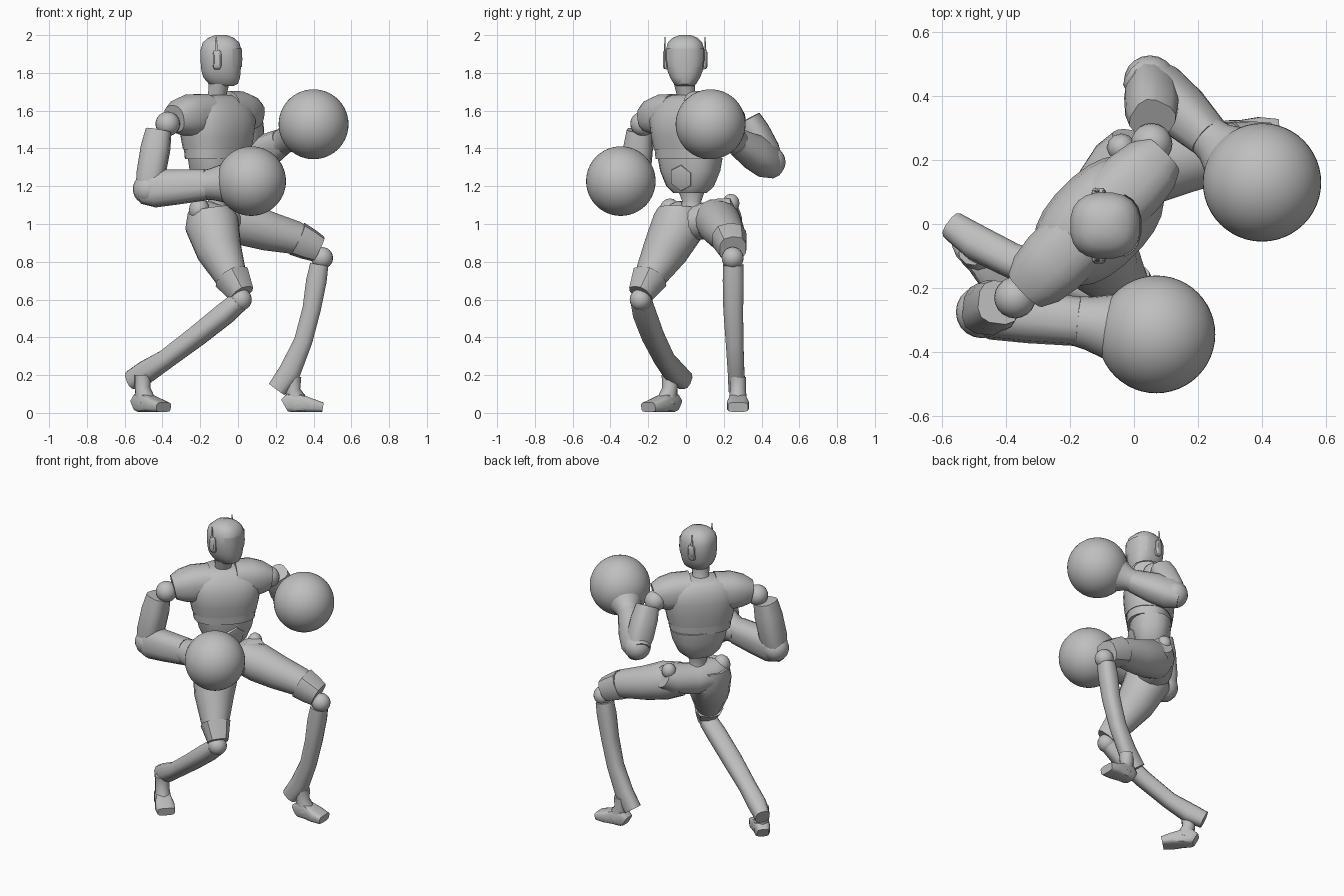
import bpy, bmesh, math
from mathutils import Vector, Matrix

if "Cube" in bpy.data.objects:
    bpy.data.objects.remove(bpy.data.objects["Cube"], do_unlink=True)

grey = bpy.data.materials.new("plain_grey")
grey.use_nodes = True
COLOUR = (0.52, 0.52, 0.52, 1)
grey.diffuse_color = COLOUR
grey.node_tree.nodes["Principled BSDF"].inputs["Base Color"].default_value = COLOUR

Z = Vector((0, 0, 1))
CHEST_YAW, HIP_YAW = math.radians(-45), math.radians(-25)


def finish(name, bm, angle=40):
    bmesh.ops.recalc_face_normals(bm, faces=bm.faces)
    mesh = bpy.data.meshes.new(name)
    bm.to_mesh(mesh)
    bm.free()
    mesh.materials.append(grey)
    ob = bpy.data.objects.new(name, mesh)
    bpy.context.collection.objects.link(ob)
    bpy.ops.object.select_all(action='DESELECT')
    ob.select_set(True)
    bpy.context.view_layer.objects.active = ob
    bpy.ops.object.shade_smooth_by_angle(angle=math.radians(angle))
    return ob


def loft(name, rings, side, n=16, power=2.0, keep=None, angle=40, upright=False):
    """Skin rings of (centre, half width along side, half depth)."""
    bm = bmesh.new()
    pts = [Vector(r[0]) for r in rings]
    loops = []
    for i, (c, a, b) in enumerate(rings):
        d = Z if upright else (pts[min(i + 1, len(pts) - 1)] - pts[max(i - 1, 0)]).normalized()
        s = Vector(side)
        s = (s - d * s.dot(d)).normalized()
        t = d.cross(s)
        loop = []
        for k in range(n):
            w = 2 * math.pi * (k + 0.5) / n
            u = math.copysign(abs(math.cos(w)) ** (2 / power), math.cos(w))
            v = math.copysign(abs(math.sin(w)) ** (2 / power), math.sin(w))
            loop.append(bm.verts.new(pts[i] + s * a * u + t * b * v))
        loops.append(loop)
    for p, q in zip(loops, loops[1:]):
        for k in range(n):
            bm.faces.new((p[k], p[(k + 1) % n], q[(k + 1) % n], q[k]))
    if keep:
        bmesh.ops.delete(bm, geom=[v for v in bm.verts if not keep(v.co)], context='VERTS')
    else:
        bm.faces.new(loops[0])
        bm.faces.new(loops[-1])
    return finish(name, bm, angle)


def stack(name, centre, yaw, rows, **kw):
    """Upright body section from (z, half width, half depth, forward shift)."""
    side = Vector((-math.sin(yaw), math.cos(yaw), 0))
    fwd = Vector((math.cos(yaw), math.sin(yaw), 0))
    rings = [(Vector((*centre, z)) + fwd * f, a, b) for z, a, b, f in rows]
    return loft(name, rings, side, upright=True, **kw)


def ball(name, centre, r, seg=20, scale=(1, 1, 1)):
    bm = bmesh.new()
    bmesh.ops.create_uvsphere(bm, u_segments=seg, v_segments=seg // 2 + 2, radius=r)
    bmesh.ops.transform(bm, verts=bm.verts,
                        matrix=Matrix.Translation(centre) @ Matrix.Diagonal((*scale, 1)))
    return finish(name, bm, 60)


# Head, face plate and neck
HEAD = (-0.09, -0.005)
stack("head", HEAD, 0, [
    (1.73, .045, .055, .012), (1.742, .06, .078, .012), (1.775, .08, .098, .004),
    (1.81, .094, .105, 0), (1.87, .104, .11, 0), (1.92, .104, .11, 0), (1.96, .092, .098, 0),
    (1.985, .068, .07, 0), (2.0, .03, .03, 0)], n=20, power=2.5)
stack("visor", HEAD, 0, [(1.83, .1, .11, .001), (1.87, .108, .114, 0), (1.93, .106, .112, 0)],
      n=20, power=2.5, keep=lambda p: p.x > -0.05)
stack("neck", (-0.11, 0), CHEST_YAW, [
    (1.63, .1, .088, 0), (1.65, .072, .066, 0), (1.68, .05, .048, 0), (1.74, .056, .056, .012)])

# Ear pods with antenna blades
for name, sy in (("left", 1), ("right", -1)):
    y = -0.005 + sy * 0.1
    out = Vector((0, sy, 0))
    ear = Vector((-0.11, y, 1.87))
    loft(name + "_ear_pod", [(ear - out * .015, .024, .055), (ear + out * .01, .022, .05),
                             (ear + out * .018, .014, .04)], (1, 0, 0), n=12, power=4)
    loft(name + "_antenna", [((-.115, y + sy * .008, 1.91), .01, .005),
                             ((-.115, y + sy * .006, 1.99), .003, .002)], (1, 0, 0), n=6)

# Torso
BODY = (-0.11, 0.01)
stack("chest", BODY, CHEST_YAW, [
    (1.395, .198, .14, 0), (1.46, .212, .15, 0), (1.55, .225, .155, 0), (1.615, .215, .135, -.01),
    (1.66, .17, .105, -.015), (1.682, .11, .075, -.02)], n=24, power=2.4)
stack("chest_band", BODY, CHEST_YAW, [(1.345, .188, .132, 0), (1.4, .194, .136, 0)],
      n=24, power=2.4)
stack("abdomen", (-0.11, 0.022), math.radians(-35), [
    (1.165, .09, .075, 0), (1.2, .13, .1, 0), (1.28, .165, .122, 0), (1.35, .18, .128, 0)],
      n=20, power=2.4)
stack("waist", (-0.11, 0.03), HIP_YAW, [
    (1.03, .09, .075, 0), (1.08, .065, .055, 0), (1.12, .052, .048, 0), (1.18, .075, .065, 0)])
fwd = Vector((math.cos(HIP_YAW), math.sin(HIP_YAW), -0.25)).normalized()
plate = Vector((-0.11, 0.022, 1.272)) + fwd * 0.112
loft("belly_plate", [(plate - fwd * .02, .07, .074), (plate + fwd * .01, .066, .07),
                     (plate + fwd * .014, .052, .055)], (0, 1, 0), n=6, angle=20)

# Shoulder yokes, the left one held higher
SIDE = Vector((0.71, 0.70, 0))
for name, s, z in (("left", 1, 1.592), ("right", -1, 1.575)):
    base = Vector((-0.125, 0.005, z))
    loft(name + "_shoulder_yoke", [
        (base + SIDE * s * .08, .115, .115), (base + SIDE * s * .18, .112, .112),
        (base + SIDE * s * .25 - Z * .008, .1, .096),
        (base + SIDE * s * .30 - Z * .018, .074, .072)],
        (0.7, -0.7, 0), power=2.5)


def arm(name, shoulder, upper, elbow, fore, wrist, glove, r):
    shoulder, upper, elbow, fore, glove = map(Vector, (shoulder, upper, elbow, fore, glove))
    hinge = (elbow - upper).cross(fore - elbow)
    ball(name + "_shoulder_joint", shoulder, 0.065)
    loft(name + "_upper_arm", [(upper, .068, .068), (upper.lerp(elbow, .3), .078, .078),
                               (upper.lerp(elbow, .75), .08, .076), (elbow, .068, .066)],
         hinge, n=12, power=2.8)
    ball(name + "_elbow_joint", elbow, 0.082)
    d = (fore - elbow).normalized()
    loft(name + "_forearm", [(elbow - d * .045, .058, .075), (elbow + d * .03, .082, .1),
                             (elbow.lerp(fore, .5), .082, .093), (fore, wrist, wrist + .006)],
         hinge, n=12, power=2.6)
    # Boxing glove: flared cuff and round fist
    g = (glove - fore).normalized()
    loft(name + "_glove_cuff", [(fore - g * .02, wrist, wrist),
                                (fore + g * .03, wrist + .008, wrist + .008),
                                (glove - g * .14, .105, .105)], hinge, n=24)
    ball(name + "_glove", glove, r, 48)


arm("right", (-.372, -.23, 1.53), (-.42, -.245, 1.495), (-.475, -.275, 1.185),
    (-.17, -.305, 1.208), .076, (.07, -.345, 1.227), .184)
arm("left", (.055, .25, 1.56), (.058, .325, 1.555), (.05, .445, 1.328),
    (.235, .27, 1.435), .064, (.4, .13, 1.528), .185)

# Pelvis with hip lobes
loft("pelvis", [((-.225, -.095, 1.05), .05, .06), ((-.18, -.05, 1.025), .1, .1),
                ((-.1, .07, 1.01), .112, .095), ((-.03, .2, 1.045), .1, .095),
                ((-.01, .265, 1.075), .06, .07)], (.9, -.43, 0))
ball("right_hip_lobe", (-.205, -.085, 1.075), .055, 12, (1, 1, 1.1))
ball("left_hip_lobe", (-.04, .238, 1.11), .045, 12, (1, 1, 1.1))


def leg(name, thigh, knee, calf, spur, ankle, toe_dir):
    knee, ankle, toe_dir = Vector(knee), Vector(ankle), Vector(toe_dir).normalized()
    across = Z.cross(toe_dir)
    loft(name + "_thigh", [(c, r, r) for c, r in thigh], across)
    # Sleeve over the lower thigh
    (a, ra), (b, rb) = thigh[-2:]
    a, b = Vector(a), Vector(b)
    loft(name + "_knee_sleeve", [(a.lerp(b, .1), ra + .003, ra + .003),
                                 (a.lerp(b, .6), rb + .018, rb + .018),
                                 (b, rb + .006, rb + .006)], across, n=10, power=2.6)
    ball(name + "_knee_joint", knee, 0.058)
    loft(name + "_shin", calf + [(spur, .046, .052)], across, n=12, power=2.6)
    # Ankle post and wedge foot
    base = Vector((ankle.x, ankle.y, 0))
    loft(name + "_ankle", [(ankle + Z * .04, .044, .045), (ankle - Z * .03, .044, .04),
                           (base + toe_dir * .025 + Z * .05, .052, .062)], across, n=10)
    loft(name + "_foot", [(base + toe_dir * f + Z * (h + .004), w, h)
                          for f, w, h in ((-.045, .036, .036), (-.02, .048, .05), (.04, .05, .048),
                                          (.1, .06, .036), (.16, .054, .026))],
         across, n=12, power=4)


leg("right", [((-.15, -.03, 1.08), .118), ((-.138, -.035, 1.0), .145), ((-.1, -.11, .86), .122),
              ((-.04, -.185, .73), .088), ((.02, -.24, .63), .058)],
    (.015, -.24, .6),
    [((0, -.235, .585), .056, .05), ((-.07, -.22, .525), .06, .056),
     ((-.22, -.175, .405), .06, .052), ((-.38, -.115, .285), .054, .05),
     ((-.49, -.06, .215), .056, .06)],
    (-.565, -.008, .172), (-.505, -.085, .16), (.68, -.7, 0))
leg("left", [((-.07, .145, 1.03), .105), ((.03, .175, 1.005), .12), ((.16, .203, .962), .106),
             ((.3, .228, .928), .09), ((.425, .248, .868), .066)],
    (.445, .247, .82),
    [((.43, .25, .785), .055, .05), ((.415, .25, .7), .057, .056),
     ((.39, .25, .55), .054, .05), ((.345, .257, .38), .048, .05),
     ((.275, .265, .22), .045, .06)],
    (.205, .27, .125), (.29, .275, .15), (1, 0, 0))
